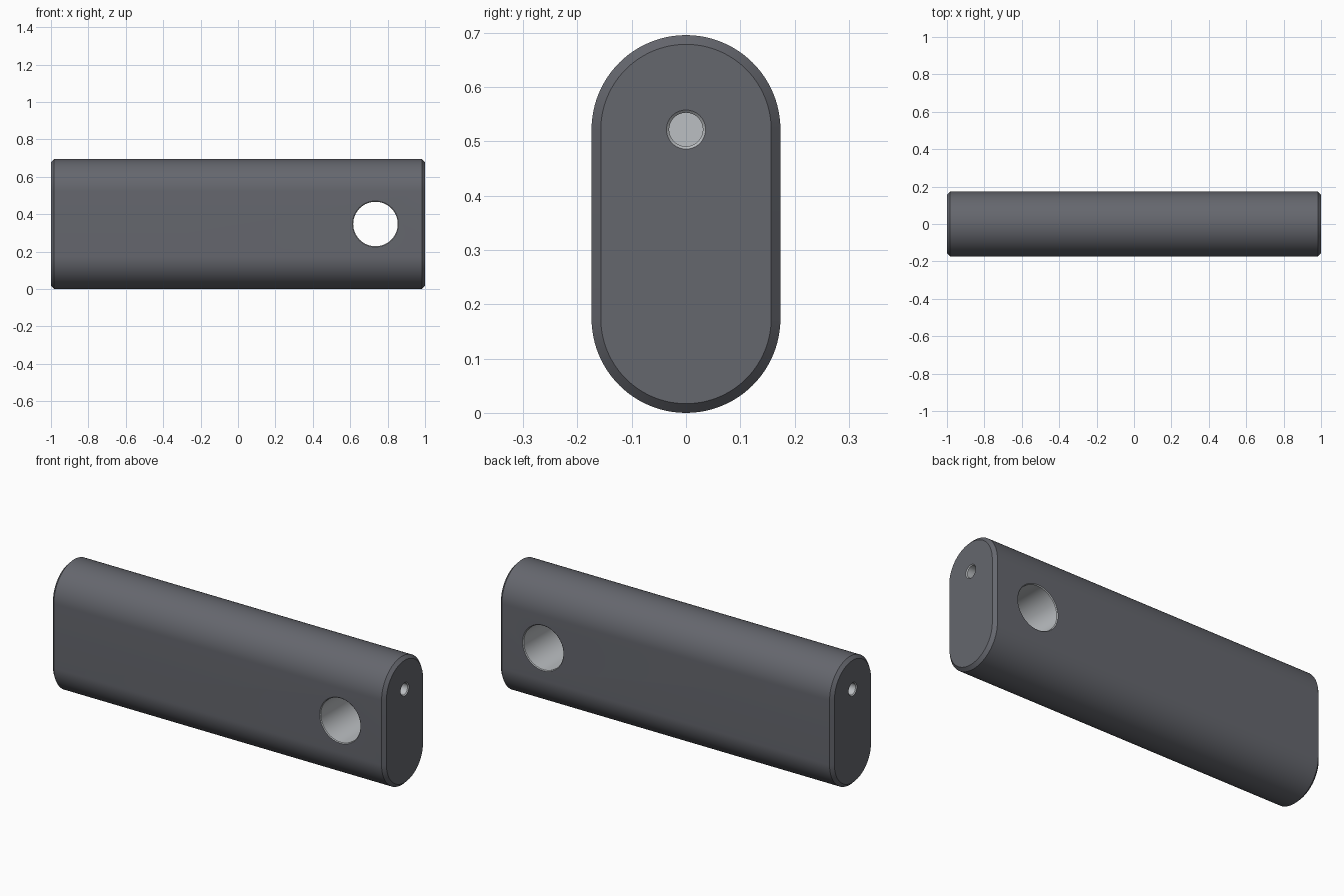
import bpy, bmesh
from math import pi, sin, cos, radians
from mathutils import Matrix

if "Cube" in bpy.data.objects:
    bpy.data.objects.remove(bpy.data.objects["Cube"])

R, H, L, C = 0.174, 0.696, 1.0, 0.017   # side radius, height, half length, end chamfer


def material(name, rgb):
    m = bpy.data.materials.new(name)
    m.diffuse_color = (*rgb, 1)
    m.use_nodes = True
    m.node_tree.nodes["Principled BSDF"].inputs["Base Color"].default_value = m.diffuse_color
    return m


dark = material("dark_grey", (0.13, 0.135, 0.155))
light = material("light_grey", (0.5, 0.52, 0.54))


def loft(name, rings, mat, matrix=Matrix()):
    """Skin a list of equal-length point rings and cap both ends."""
    bm = bmesh.new()
    loops = [[bm.verts.new(p) for p in ring] for ring in rings]
    n = len(loops[0])
    for a, b in zip(loops, loops[1:]):
        for i in range(n):
            j = (i + 1) % n
            bm.faces.new((a[i], a[j], b[j], b[i]))
    bm.faces.new(loops[0][::-1])
    bm.faces.new(loops[-1])
    bm.transform(matrix)
    bmesh.ops.recalc_face_normals(bm, faces=bm.faces)
    me = bpy.data.meshes.new(name)
    bm.to_mesh(me)
    bm.free()
    me.materials.append(mat)
    ob = bpy.data.objects.new(name, me)
    bpy.context.collection.objects.link(ob)
    return ob


def stadium(x, r, seg=48):
    """Rounded-end outline in the YZ plane."""
    pts = []
    for centre, start in ((H - R, 0), (R, pi)):
        for i in range(seg + 1):
            a = start + pi * i / seg
            pts.append((x, r * cos(a), centre + r * sin(a)))
    return pts


def lathe(name, profile, matrix, seg=64):
    """Round cutter along local z from (radius, z) pairs."""
    rings = [[(r * cos(2 * pi * i / seg), r * sin(2 * pi * i / seg), z)
              for i in range(seg)] for r, z in profile]
    ob = loft(name, rings, light, matrix)
    ob.hide_render = True
    return ob


# Flat bar with chamfered ends
bar = loft("handle_bar", [stadium(-L, R - C), stadium(-L + C, R),
                          stadium(L - C, R), stadium(L, R - C)], dark)

# Cross hole with a fine chamfer on both faces
e, r = 0.004, 0.119
cutters = [lathe("cross_hole_cutter",
                 [(r + 2 * e, -R - e), (r, -R + e), (r, R - e), (r + 2 * e, R + e)],
                 Matrix.Translation((0.735, 0, H / 2)) @ Matrix.Rotation(pi / 2, 4, 'X'))]

# Blind screw hole in each end
for s in (-1, 1):
    cutters.append(lathe("screw_hole_cutter",
                         [(0.031, -0.15), (0.031, -0.005), (0.041, 0.005)],
                         Matrix.Translation((s * L, 0, H - R)) @ Matrix.Rotation(s * pi / 2, 4, 'Y')))

bpy.context.view_layer.objects.active = bar
bar.select_set(True)
for c in cutters:
    mod = bar.modifiers.new(c.name, 'BOOLEAN')
    mod.operation, mod.solver, mod.object = 'DIFFERENCE', 'EXACT', c
    mod.material_mode = 'TRANSFER'
    bpy.ops.object.modifier_apply(modifier=mod.name)
    bpy.data.objects.remove(c)

bpy.ops.object.shade_smooth_by_angle(angle=radians(30))
